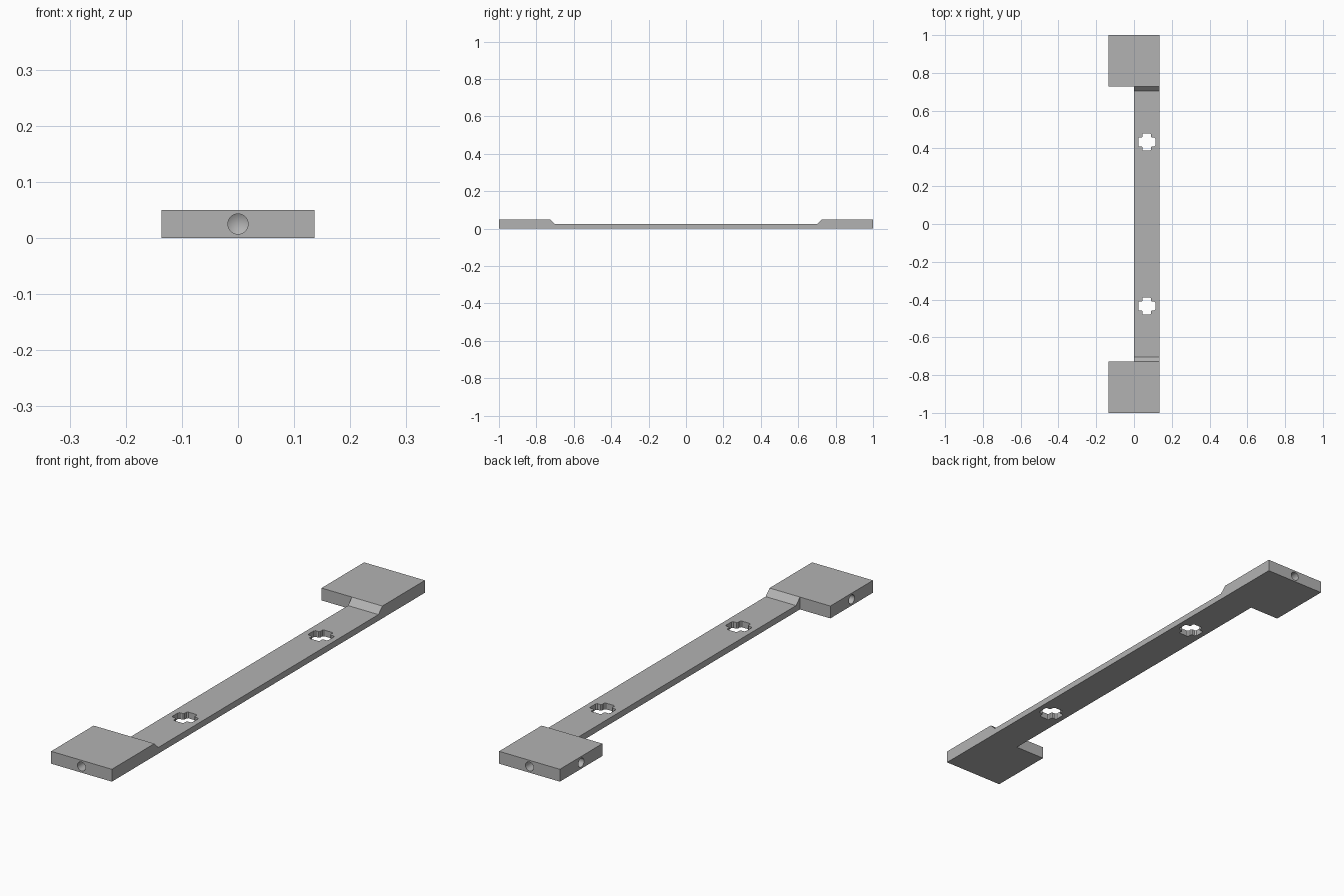
import bpy, bmesh, math
from mathutils import Matrix, Vector

cube = bpy.data.objects.get("Cube")
if cube:
    bpy.data.objects.remove(cube, do_unlink=True)

HALF, LENGTH = 0.136, 1.0        # half width, half length
THICK, THIN = 0.05, 0.025        # pad and strap thickness
PAD, FOOT = 0.728, 0.703         # inner pad edge, foot of the ramp
HOLE_R, HOLE_DEPTH = 0.018, 0.09

grey = bpy.data.materials.new("plain grey")
grey.use_nodes = True
colour = (0.45, 0.45, 0.45, 1)
grey.diffuse_color = colour
grey.node_tree.nodes["Principled BSDF"].inputs["Base Color"].default_value = colour


def make_object(name, bm):
    bmesh.ops.recalc_face_normals(bm, faces=bm.faces)
    mesh = bpy.data.meshes.new(name)
    bm.to_mesh(mesh)
    bm.free()
    mesh.materials.append(grey)
    obj = bpy.data.objects.new(name, mesh)
    bpy.context.collection.objects.link(obj)
    return obj


def extrude_up(bm, height):
    result = bmesh.ops.extrude_face_region(bm, geom=bm.faces[:])
    top = [v for v in result["geom"] if isinstance(v, bmesh.types.BMVert)]
    bmesh.ops.translate(bm, verts=top, vec=(0, 0, height))
    return top


# Bracket body: plan rectangles extruded, with the strap lowered
bm = bmesh.new()
plan = [(0, HALF, -FOOT, FOOT)]
for s in (-1, 1):
    plan += [(0, HALF, s * FOOT, s * PAD),
             (0, HALF, s * PAD, s * LENGTH),
             (-HALF, 0, s * PAD, s * LENGTH)]
for x0, x1, ya, yb in plan:
    y0, y1 = min(ya, yb), max(ya, yb)
    bm.faces.new([bm.verts.new((x, y, 0)) for x, y in
                  ((x0, y0), (x1, y0), (x1, y1), (x0, y1))])
bmesh.ops.remove_doubles(bm, verts=bm.verts, dist=1e-5)
for v in extrude_up(bm, THICK):
    if abs(v.co.y) < FOOT + 0.01:
        v.co.z = THIN
bmesh.ops.recalc_face_normals(bm, faces=bm.faces)
bmesh.ops.dissolve_limit(bm, angle_limit=0.01, verts=bm.verts, edges=bm.edges)
body = make_object("mounting_bracket", bm)


# Cross-shaped slot with softened corners
def cross_cutter(y):
    bm = bmesh.new()
    arm = [(0.045, -0.018), (0.045, 0.018), (0.040, 0.023), (0.027, 0.023)]
    verts = []
    for k in range(4):
        turn = Matrix.Rotation(k * math.pi / 2, 3, 'Z')
        for px, py in arm + [(0.023, 0.027), (0.023, 0.040)]:
            verts.append(bm.verts.new(turn @ Vector((px, py, 0))
                                      + Vector((HALF / 2, y, -0.02))))
    bmesh.ops.remove_doubles(bm, verts=verts, dist=1e-5)
    bm.verts.ensure_lookup_table()
    bm.faces.new(sorted(bm.verts, key=lambda v: math.atan2(v.co.y - y, v.co.x - HALF / 2)))
    extrude_up(bm, 0.1)
    return make_object("cross_cutter", bm)


# Blind drilled hole with a conical bottom, entering along a direction
def drill_cutter(entry, direction):
    bm = bmesh.new()
    sides = 32
    tip = HOLE_R * 0.6
    rings = [[bm.verts.new((HOLE_R * math.cos(2 * math.pi * i / sides),
                            HOLE_R * math.sin(2 * math.pi * i / sides), z))
              for i in range(sides)] for z in (-0.02, HOLE_DEPTH)]
    apex = bm.verts.new((0, 0, HOLE_DEPTH + tip))
    bm.faces.new(rings[0])
    for i in range(sides):
        j = (i + 1) % sides
        bm.faces.new((rings[0][i], rings[0][j], rings[1][j], rings[1][i]))
        bm.faces.new((rings[1][i], rings[1][j], apex))
    aim = Vector((0, 0, 1)).rotation_difference(Vector(direction)).to_matrix().to_4x4()
    bm.transform(Matrix.Translation(entry) @ aim)
    return make_object("drill_cutter", bm)


cutters = []
mid = (PAD + LENGTH) / 2
for s in (-1, 1):
    cutters.append(cross_cutter(s * 0.434))
    cutters.append(drill_cutter((0, s * LENGTH, THICK / 2), (0, -s, 0)))
    cutters.append(drill_cutter((-HALF, s * mid, THICK / 2), (1, 0, 0)))

bpy.context.view_layer.objects.active = body
body.select_set(True)
for cutter in cutters:
    mod = body.modifiers.new("hole", 'BOOLEAN')
    mod.operation = 'DIFFERENCE'
    mod.solver = 'EXACT'
    mod.object = cutter
    bpy.ops.object.modifier_apply(modifier=mod.name)
    bpy.data.objects.remove(cutter, do_unlink=True)

# Smooth hole walls, crisp edges elsewhere
bpy.ops.object.select_all(action='DESELECT')
body.select_set(True)
bpy.ops.object.shade_smooth_by_angle(angle=math.radians(25))
